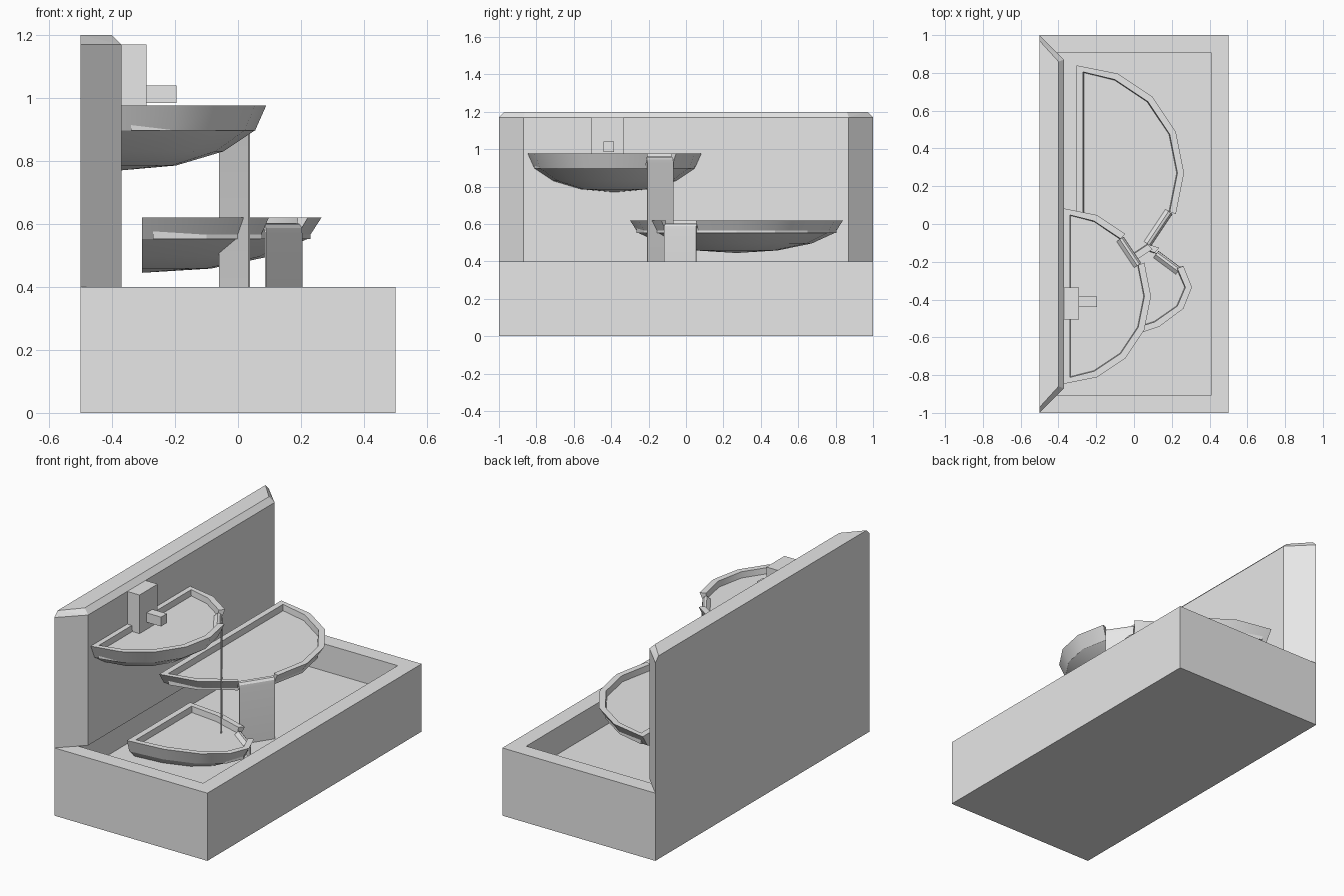
import bpy, bmesh, math
from mathutils import Vector

cube = bpy.data.objects.get("Cube")
if cube:
    bpy.data.objects.remove(cube, do_unlink=True)

stone = bpy.data.materials.new("pale_grey_stone")
stone.use_nodes = True
GREY = (0.8, 0.8, 0.8, 1)
stone.diffuse_color = GREY
stone.node_tree.nodes["Principled BSDF"].inputs["Base Color"].default_value = GREY


def finish(name, bm, smooth=False):
    bmesh.ops.recalc_face_normals(bm, faces=bm.faces)
    mesh = bpy.data.meshes.new(name)
    bm.to_mesh(mesh)
    bm.free()
    mesh.materials.append(stone)
    obj = bpy.data.objects.new(name, mesh)
    bpy.context.collection.objects.link(obj)
    if smooth:
        bpy.ops.object.select_all(action='DESELECT')
        obj.select_set(True)
        bpy.context.view_layer.objects.active = obj
        bpy.ops.object.shade_smooth_by_angle(angle=math.radians(30))
    return obj


def hull(name, points, smooth=False):
    """Convex solid around a set of points."""
    bm = bmesh.new()
    for p in points:
        bm.verts.new(p)
    bmesh.ops.remove_doubles(bm, verts=bm.verts, dist=0.0005)
    res = bmesh.ops.convex_hull(bm, input=bm.verts)
    bmesh.ops.dissolve_limit(bm, angle_limit=0.02, verts=bm.verts, edges=bm.edges)
    return finish(name, bm, smooth)


def box(name, x, y, z):
    return hull(name, [(a, b, c) for a in x for b in y for c in z])


def loft(name, sections, smooth=False):
    """Closed cross-sections joined in order, with end caps."""
    bm = bmesh.new()
    rows = [[bm.verts.new(p) for p in s] for s in sections]
    n = len(rows[0])
    for r, q in zip(rows, rows[1:]):
        for i in range(n):
            j = (i + 1) % n
            bm.faces.new((r[i], r[j], q[j], q[i]))
    bm.faces.new(rows[0])
    bm.faces.new(rows[-1][::-1])
    return finish(name, bm, smooth)


# Pool: a block with a sunken floor
FLOOR = 0.24
bm = bmesh.new()
bmesh.ops.create_cube(bm, size=1)
bmesh.ops.scale(bm, vec=(1, 2, 0.4), verts=bm.verts)
bmesh.ops.translate(bm, vec=(0, 0, 0.2), verts=bm.verts)
top = max(bm.faces, key=lambda f: f.calc_center_median().z)
bmesh.ops.inset_region(bm, faces=[top], thickness=0.13)
for v in top.verts:
    v.co.z = 0.4
hole = bmesh.ops.extrude_discrete_faces(bm, faces=[top])["faces"][0]
for v in hole.verts:
    v.co.z = FLOOR
finish("pool_basin", bm)

# Back wall with mitred ends and a chamfered top
wall = []
for s in (-1, 1):
    for z in (0.4, 1.17):
        wall += [(-0.5, s, z), (-0.37, 0.87 * s, z)]
    wall += [(-0.5, 0.97 * s, 1.2), (-0.4, 0.86 * s, 1.2)]
hull("back_wall", wall)

# Spout on the wall
box("spout_block", (-0.375, -0.29), (-0.505, -0.335), (0.93, 1.17))
box("spout_nozzle", (-0.3, -0.195), (-0.44, -0.385), (0.985, 1.04))

STEP = math.pi / 8
RIM = 0.035


def half_bowl(name, centre, rx, ry, rim_z, depth, gap, fall_to):
    cx, cy = centre
    water_z = rim_z - 0.035

    def outer(k, ring):
        a, e = STEP * k - math.pi / 2, STEP * ring
        return Vector((cx + rx * math.cos(e) * math.cos(a),
                       cy + ry * math.cos(e) * math.sin(a),
                       rim_z - depth * math.sin(e)))

    def inner(k, inset, z):
        a = STEP * k - math.pi / 2
        return Vector((cx + max(inset, (rx - inset) * math.cos(a)),
                       cy + (ry - inset) * math.sin(a), z))

    # Rounded underside
    hull(name + "_body", [outer(k, r) for k in range(9) for r in (1, 2, 3, 4)], True)

    # Rim, left open where the water runs out
    low_z = outer(0, 1).z
    stations = list(range(gap + 1, 9)) + list(range(gap + 1))
    loft(name + "_rim", [(outer(k, 1), outer(k, 0), inner(k, RIM, rim_z),
                          inner(k, RIM + 0.008, low_z)) for k in stations], True)

    # Water surface
    hull(name + "_water", [inner(k, RIM, z) for k in range(9) for z in (low_z, water_z)])

    # Sheet of water curving over the gap and falling
    a, b = outer(gap, 0), outer(gap + 1, 0)
    along = (b - a).normalized()
    out = Vector((along.y, -along.x, 0))
    mid, half = (a + b) / 2, (b - a).length * 0.46
    path = [(-0.06, water_z), (-0.04, water_z + 0.018), (-0.026, water_z + 0.015),
            (-0.017, water_z + 0.003), (-0.015, water_z - 0.015), (-0.015, fall_to)]
    sections = []
    for i, (s, z) in enumerate(path):
        thick = Vector((-0.006, -0.006)) if i < 4 else Vector((-0.006, 0))
        ring = []
        for side, ds, dz in ((-1, 0, 0), (1, 0, 0), (1, *thick), (-1, *thick)):
            p = mid + along * half * side + out * (s + ds)
            ring.append((p.x, p.y, z + dz))
        sections.append(ring)
    loft(name + "_waterfall", sections, True)


half_bowl("upper_bowl", (-0.375, -0.382), 0.465, 0.465, 0.977, 0.207, 5, 0.325)
half_bowl("middle_bowl", (-0.305, 0.27), 0.57, 0.57, 0.62, 0.175, 2, FLOOR)
half_bowl("lower_bowl", (-0.285, -0.335), 0.592, 0.295, 0.36, 0.19, 5, FLOOR)
